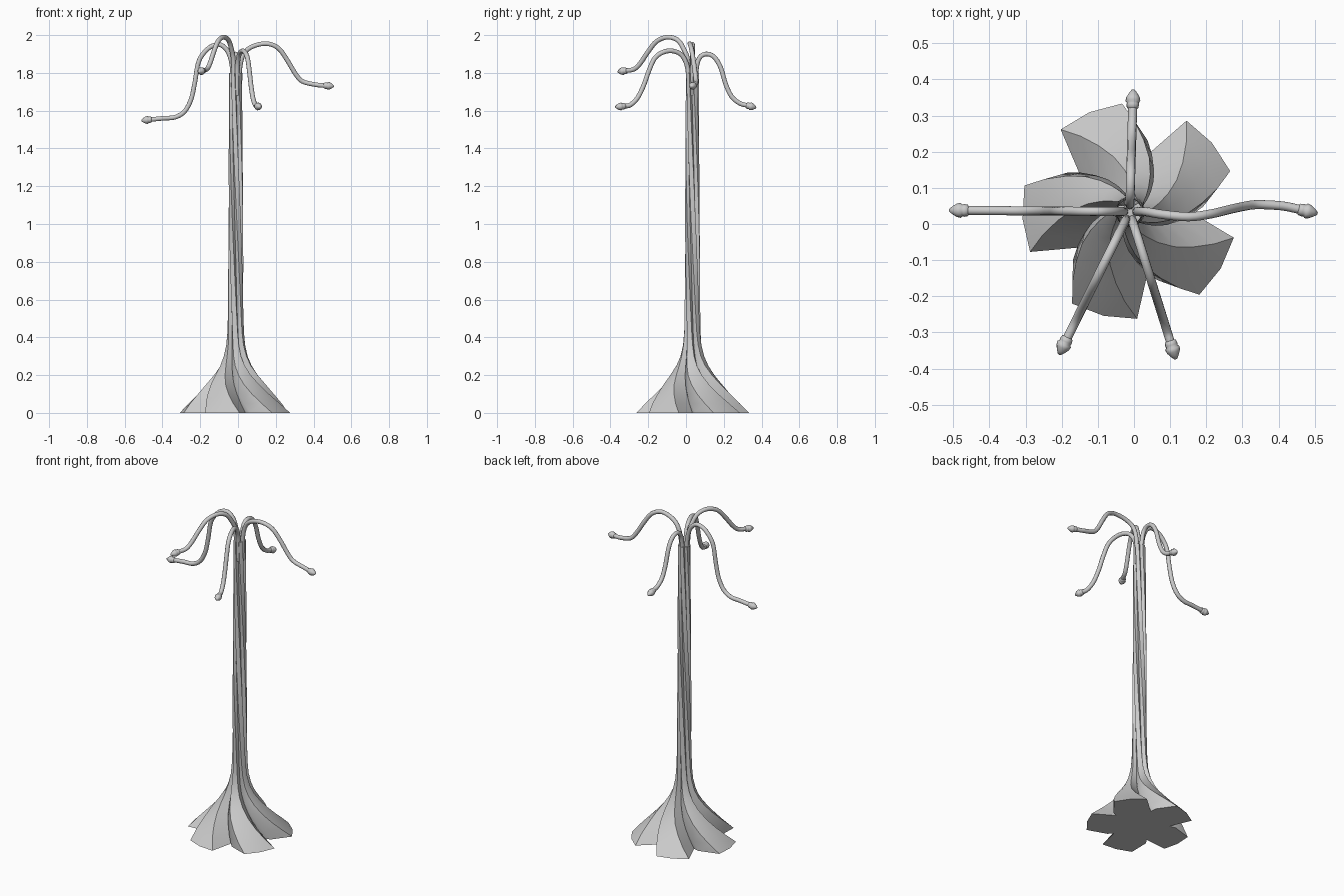
import bpy, bmesh
from math import sin, cos, radians
from mathutils import Vector

if "Cube" in bpy.data.objects:
    bpy.data.objects.remove(bpy.data.objects["Cube"])

CX, CY = -0.012, 0.034  # trunk axis


def finish(bm, name, angle=40):
    bmesh.ops.recalc_face_normals(bm, faces=bm.faces)
    me = bpy.data.meshes.new(name)
    bm.to_mesh(me)
    bm.free()
    ob = bpy.data.objects.new(name, me)
    bpy.context.collection.objects.link(ob)
    bpy.ops.object.select_all(action='DESELECT')
    ob.select_set(True)
    bpy.context.view_layer.objects.active = ob
    bpy.ops.object.shade_smooth_by_angle(angle=radians(angle))
    return ob


def loft(bm, rings):
    rows = [[bm.verts.new(p) for p in r] for r in rings]
    n = len(rows[0])
    for a, b in zip(rows, rows[1:]):
        for i in range(n):
            j = (i + 1) % n
            bm.faces.new((a[i], a[j], b[j], b[i]))
    for row, ring in ((rows[0], rings[0]), (rows[-1], rings[-1])):
        c = bm.verts.new(sum((Vector(p) for p in ring), Vector()) / n)
        for i in range(n):
            bm.faces.new((row[i], row[(i + 1) % n], c))


# Twisted five-lobed trunk flaring into root petals: (z, radius, twist)
levels = [(0, .30, 0), (.05, .252, -7), (.1, .203, -15), (.15, .159, -24),
          (.2, .118, -33), (.25, .085, -42), (.3, .064, -50), (.36, .050, -57),
          (.43, .044, -63)]
levels += [(.43 + 1.37 * k / 12, .042 - .007 * k / 12, -63 - 95 * k / 12)
           for k in range(1, 13)]
lobe = [(-18, 1), (0, .99), (18, .99), (32, .56), (36, .68)]
rings = []
for z, r, tw in levels:
    ring = []
    for k in range(5):
        for a, f in lobe:
            t = radians(184 + 72 * k + a + tw)
            ring.append((CX + r * f * cos(t), CY + r * f * sin(t), z))
    rings.append(ring)
bm = bmesh.new()
loft(bm, rings)
finish(bm, "twisted_trunk", 50)


def spline(pts, sub=4):
    # Catmull-Rom through the points
    P = [Vector(p) for p in pts]
    P = [2 * P[0] - P[1]] + P + [2 * P[-1] - P[-2]]
    out = []
    for i in range(1, len(P) - 2):
        a, b, c, d = P[i - 1:i + 3]
        for s in range(sub):
            t = s / sub
            out.append(.5 * (2 * b + (c - a) * t + (2 * a - 5 * b + 4 * c - d) * t * t
                             + (3 * b - a - 3 * c + d) * t ** 3))
    return out + [P[-2]]


def sweep(bm, path, radii, n=10):
    rings, u = [], None
    for i, p in enumerate(path):
        d = (path[min(i + 1, len(path) - 1)] - path[max(i - 1, 0)]).normalized()
        if u is None:
            u = d.orthogonal()
        u = (u - d * u.dot(d)).normalized()
        v = d.cross(u)
        rings.append([p + radii[i] * (u * cos(6.28319 * k / n) + v * sin(6.28319 * k / n))
                      for k in range(n)])
    loft(bm, rings)


# Drooping branches: name, tip (x, y), [(outward fraction, z)]
branches = [
    ("left_branch", (-.515, .038), [(.03, 1.68), (.035, 1.82), (.07, 1.90), (.13, 1.94), (.2, 1.95), (.3, 1.925),
     (.39, 1.86), (.43, 1.75), (.47, 1.66), (.54, 1.595), (.64, 1.565), (.76, 1.56), (.89, 1.553)]),
    ("right_branch", (.515, .04), [(.03, 1.68), (.04, 1.82), (.08, 1.90), (.17, 1.94), (.31, 1.955), (.43, 1.93),
     (.52, 1.865), (.6, 1.795), (.67, 1.755), (.8, 1.738), (.89, 1.733)]),
    ("back_branch", (-.002, .38), [(.04, 1.68), (.06, 1.82), (.11, 1.88), (.21, 1.90), (.33, 1.885), (.43, 1.83),
     (.51, 1.74), (.6, 1.675), (.72, 1.64), (.83, 1.628)]),
    ("front_left_branch", (-.21, -.367), [(.045, 1.68), (.06, 1.86), (.12, 1.93), (.2, 1.975), (.33, 1.989), (.47, 1.968),
     (.58, 1.915), (.69, 1.85), (.77, 1.82), (.87, 1.812)]),
    ("front_right_branch", (.117, -.378), [(.045, 1.68), (.06, 1.82), (.13, 1.89), (.24, 1.915), (.36, 1.912), (.48, 1.88),
     (.56, 1.81), (.63, 1.73), (.71, 1.665), (.8, 1.63), (.87, 1.624)]),
]
# Bud profile: (distance along, radius)
bud = [(0, .009), (.004, .016), (.014, .018), (.019, .0165), (.024, .021),
       (.034, .019), (.046, .012), (.056, .004)]
for name, (tx, ty), prof in branches:
    pts = []
    for f, z in prof:
        wave = 0
        if name == "right_branch":  # slight sideways sway
            wave = -.016 * sin(6.28 * (f - .1) / .8) * (.1 < f < .9)
        pts.append((CX + (tx - CX) * f, CY + (ty - CY) * f + wave, z))
    path = spline(pts)
    bm = bmesh.new()
    sweep(bm, path, [.0125] * len(path))
    finish(bm, name)
    d = (path[-1] - path[-3]).normalized()
    bm = bmesh.new()
    sweep(bm, [path[-1] + d * (t - .004) for t, r in bud], [r for t, r in bud])
    finish(bm, name.replace("branch", "bud"), 60)
